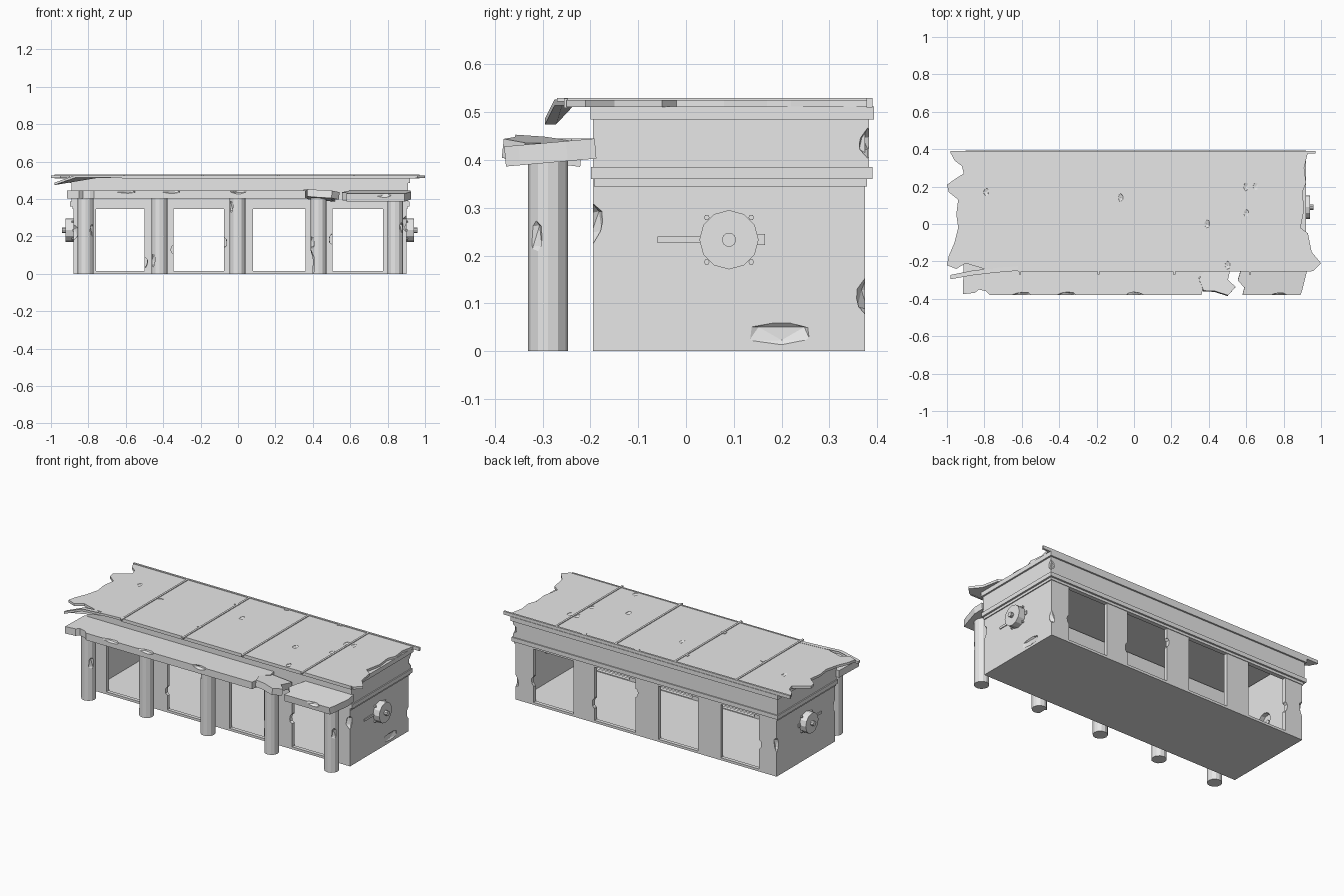
import bpy, bmesh, math, random
from mathutils import Vector, Matrix

random.seed(4)
if "Cube" in bpy.data.objects:
    bpy.data.objects.remove(bpy.data.objects["Cube"])

stone = bpy.data.materials.new("plain grey")
stone.use_nodes = True
GREY = (0.8, 0.8, 0.8, 1)
stone.diffuse_color = GREY
stone.node_tree.nodes["Principled BSDF"].inputs["Base Color"].default_value = GREY


def finish(bm, name):
    bmesh.ops.recalc_face_normals(bm, faces=bm.faces)
    me = bpy.data.meshes.new(name)
    bm.to_mesh(me)
    bm.free()
    me.materials.append(stone)
    ob = bpy.data.objects.new(name, me)
    bpy.context.collection.objects.link(ob)
    return ob


def box(name, x, y, z):
    bm = bmesh.new()
    bmesh.ops.create_cube(bm, size=1)
    for v in bm.verts:
        v.co = [r[0] + (c + 0.5) * (r[1] - r[0]) for c, r in zip(v.co, (x, y, z))]
    return finish(bm, name)


def prism(name, pts, z0, z1):
    """Outline in plan, raised from z0 to z1."""
    bm = bmesh.new()
    f = bm.faces.new([bm.verts.new((x, y, z0)) for x, y in pts])
    up = bmesh.ops.extrude_face_region(bm, geom=[f])["geom"]
    for v in up:
        if isinstance(v, bmesh.types.BMVert):
            v.co.z = z1
    return finish(bm, name)


def cylinder(name, loc, r, depth, axis="Z", sides=12, r2=None):
    bm = bmesh.new()
    bmesh.ops.create_cone(bm, cap_ends=True, segments=sides, radius1=r,
                          radius2=r if r2 is None else r2, depth=depth)
    if axis == "X":
        bm.transform(Matrix.Rotation(math.pi / 2, 4, "Y"))
    bm.transform(Matrix.Translation(loc))
    return finish(bm, name)


def rock(loc, size):
    """Rough lump used to chip pieces away."""
    bm = bmesh.new()
    bmesh.ops.create_icosphere(bm, subdivisions=1, radius=1)
    for v in bm.verts:
        v.co = v.co * random.uniform(0.8, 1.15)
        v.co = [c * s + l for c, s, l in zip(v.co, size, loc)]
    return finish(bm, "chip_cutter")


def cut(target, *cutters):
    for c in cutters:
        c.hide_render = True
        m = target.modifiers.new("cut", "BOOLEAN")
        m.operation, m.solver, m.object = "DIFFERENCE", "EXACT", c
        bpy.context.view_layer.objects.active = target
        bpy.ops.object.modifier_apply(modifier=m.name)
        bpy.data.objects.remove(c)


def join(name, obs):
    bm = bmesh.new()
    for o in obs:
        bm.from_mesh(o.data)
        bpy.data.objects.remove(o)
    return finish(bm, name)


# Hollow hall with open bays front and back
hall = box("hall_walls", (-0.88, 0.9), (-0.195, 0.375), (0, 0.505))
cut(hall, box("inside", (-0.85, 0.87), (-0.172, 0.352), (0.01, 0.6)))
for bay in ((-0.76, -0.5), (-0.345, -0.075), (0.08, 0.36), (0.505, 0.775)):
    cut(hall, box("bay", bay, (-0.5, 0.5), (0.015, 0.345)))
cut(hall, cylinder("vent_hole", (0, 0.09, 0.233), 0.05, 3, "X"))

# Broken wall corners and pier edges
cut(hall, rock((0.905, 0.2, 0.035), (0.016, 0.085, 0.032)),
    rock((0.9, 0.38, 0.11), (0.025, 0.028, 0.045)),
    rock((0.9, -0.197, 0.27), (0.03, 0.025, 0.045)),
    rock((-0.88, 0.376, 0.2), (0.02, 0.02, 0.05)),
    rock((-0.88, -0.195, 0.22), (0.03, 0.02, 0.05)))
for x in (-0.76, -0.5, -0.345, -0.075, 0.08, 0.36, 0.505, 0.775):
    y = random.choice((-0.185, 0.365))
    cut(hall, rock((x, y, random.uniform(0.05, 0.32)), (0.018, 0.04, 0.035)))

# Stepped mouldings around the top
rings = {"lower_trim": (0.006, 0.345, 0.361), "lower_ledge": (0.017, 0.36, 0.385),
         "frieze": (0.01, 0.384, 0.486), "cornice": (0.02, 0.485, 0.512)}
for name, (e, z0, z1) in rings.items():
    ring = box(name, (-0.88 - e, 0.9 + e), (-0.19 - e / 2, 0.373 + e), (z0, z1))
    cut(ring, box("hollow", (-0.86, 0.88), (-0.18, 0.36), (0.1, 0.8)))
    if name == "frieze":
        cut(ring, rock((0.91, 0.38, 0.435), (0.03, 0.022, 0.03)))

# Thin roof sheet with torn ends
left_edge = [(-.91, .386), (-.98, .38), (-.96, .34), (-.92, .31), (-.91, .27), (-.95, .245),
             (-1, .21), (-.99, .17), (-.94, .13), (-.95, .05), (-.94, -.02), (-.96, -.1),
             (-.99, -.17), (-1, -.22), (-.95, -.24), (-.9, -.21), (-.8, -.24), (-.62, -.25)]
right_edge = [(.96, -.25), (1, -.21), (.95, -.15), (.93, -.05), (.89, -.02), (.91, .08),
              (.9, .17), (.92, .22), (.91, .3), (.93, .386)]
roof = prism("roof_sheet", left_edge + right_edge, 0.511, 0.526)
for x, y in ((-.79, .17), (-.07, .14), (.39, 0), (.6, .2), (.65, .2), (.6, .06), (.5, -.22)):
    cut(roof, rock((x, y, 0.527), (0.016, 0.026, 0.007)))
box("roof_back_lip", (-0.98, 0.97), (0.378, 0.39), (0.51, 0.53))
for x in (-0.61, -0.19, 0.215, 0.62):
    box("roof_seam", (x - 0.006, x + 0.006), (-0.27, 0.385), (0.522, 0.53))
box("roof_front_lip", (-0.62, 0.95), (-0.255, -0.247), (0.509, 0.529))
for x, y in ((-0.6, 0.08), (-0.21, 0.26), (-0.21, -0.1), (0.06, 0.36), (0.42, 0.365)):
    prism("roof_patch", [(x, y), (x + .03, y + .01), (x + .02, y + .02), (x, y + .025)],
          0.525, 0.529)

# Torn strip hanging off the roof corner
strip = prism("torn_strip", [(-.98, -.295), (-.87, -.275), (-.74, -.26), (-.62, -.25),
                             (-.62, -.225), (-.75, -.235), (-.87, -.25), (-.98, -.272)],
              0.514, 0.527)
for v in strip.data.vertices:
    v.co.z -= 0.36 * max(0, -0.87 - v.co.x)

# Porch slab in three broken lengths
porch = prism("porch_slab", [(-.91, -.19), (-.915, -.375), (-.85, -.368), (-.83, -.35),
                             (-.79, -.36), (-.77, -.38), (.36, -.38), (.37, -.34),
                             (.345, -.29), (.39, -.24), (.38, -.19)], 0.402, 0.445)
for x in (-0.36, 0.0, -0.6):
    cut(porch, rock((x, -0.385, 0.445), (0.06, 0.025, 0.02)))
end = prism("porch_slab_end", [(.6, -.19), (.57, -.25), (.555, -.3), (.59, -.34), (.58, -.38),
                               (.89, -.38), (.9, -.35), (.925, -.25), (.92, -.19)],
            0.402, 0.444)
cut(end, rock((0.78, -0.385, 0.44), (0.05, 0.022, 0.02)))
chunk = prism("porch_slab_loose", [(.38, -.22), (.345, -.3), (.37, -.36), (.43, -.362),
                                   (.5, -.385), (.54, -.34), (.5, -.3), (.52, -.22)],
              0.4, 0.44)


def tilt(ob, pivot, angle, axis):
    p = Matrix.Translation(pivot)
    ob.data.transform(p @ Matrix.Rotation(math.radians(angle), 4, axis) @ p.inverted())


tilt(end, (0, -0.2, 0.43), 5, "X")
tilt(chunk, (0.45, -0.3, 0.41), -6, "X")
tilt(chunk, (0.45, -0.3, 0.41), 5, "Y")

# Porch columns
for i, x in enumerate((-0.815, -0.42, -0.003, 0.43, 0.84)):
    col = cylinder("porch_column", (x, -0.289, 0.202), 0.042, 0.404)
    z = (0.23, 0.07, 0.36, 0.17, 0.24)[i]
    cut(col, rock((x + random.choice((-.04, .04)), -0.32, z), (0.02, 0.025, 0.05)))
    if i == 3:
        cut(col, rock((x - 0.045, -0.3, 0.05), (0.035, 0.06, 0.1)))

# Vent wheels on both end walls
for s in (-1, 1):
    def px(d):
        return 0.01 + s * (0.89 + d)
    rim = cylinder("vent_rim", (px(0.02), 0.09, 0.233), 0.062, 0.044, "X")
    cut(rim, cylinder("rim_hole", (px(0.02), 0.09, 0.233), 0.05, 0.2, "X"))
    cylinder("vent_hub", (px(0.025), 0.09, 0.233), 0.015, 0.07, "X", 10)
    blades = []
    for k in range(5):
        b = box("blade", (-0.003, 0.003), (-0.011, 0.011), (0.01, 0.054))
        b.data.transform(Matrix.Translation((px(0.03), 0.09, 0.233))
                         @ Matrix.Rotation(k * math.tau / 5 + 0.3, 4, "X")
                         @ Matrix.Rotation(0.6, 4, "Z"))
        blades.append(b)
    join("vent_blades", blades)
    for a in (45, 135, 225, 315):
        c, n = math.cos(math.radians(a)), math.sin(math.radians(a))
        cylinder("vent_bolt", (px(0.004), 0.09 + 0.066 * c, 0.233 + 0.066 * n),
                 0.006, 0.012, "X", 6)
    xs = sorted((px(-0.004), px(0.005)))
    box("wall_bracket", xs, (-0.06, 0.03), (0.226, 0.24))
    box("wall_bracket_short", xs, (0.15, 0.165), (0.222, 0.245))
